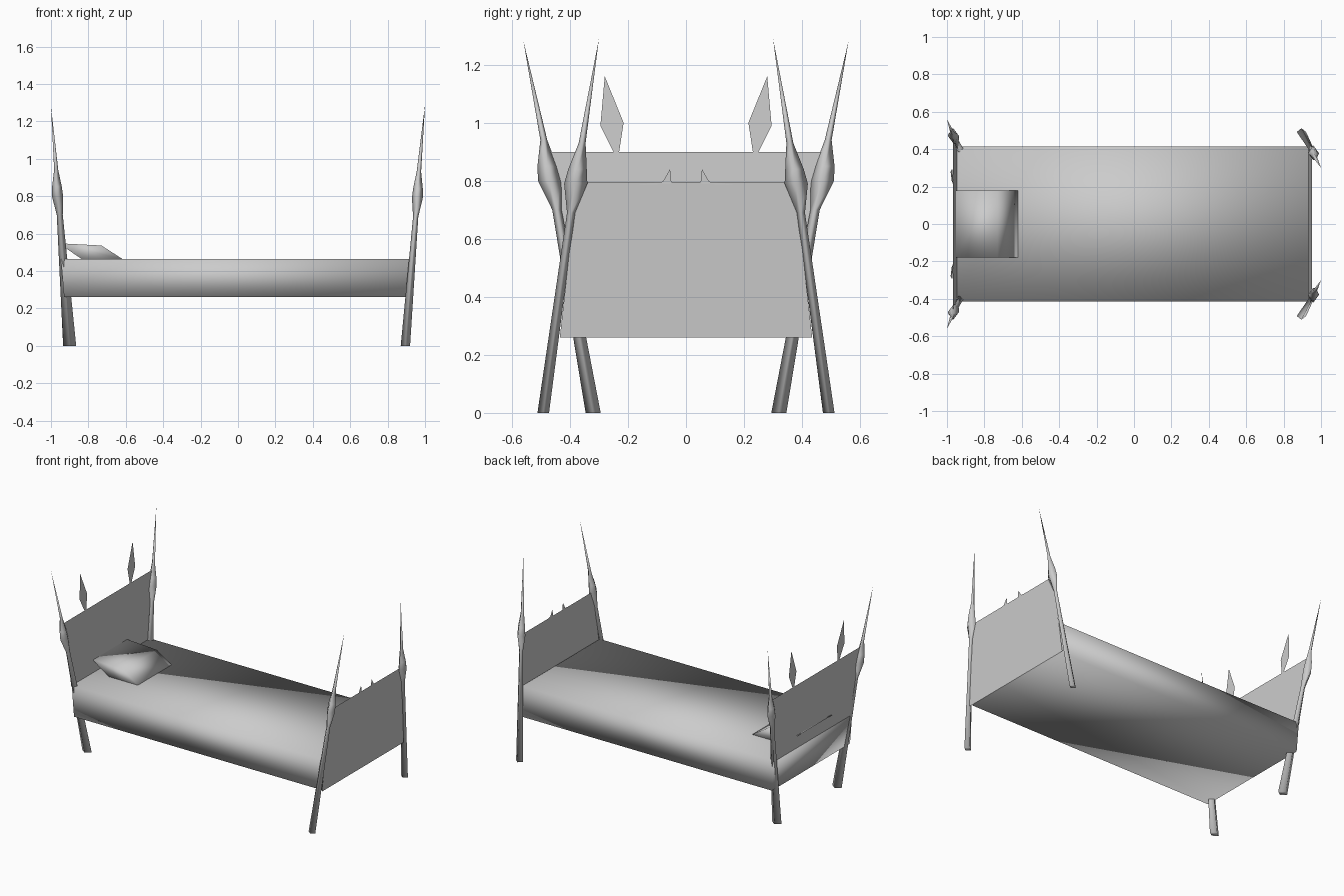
import bpy, bmesh, math
from mathutils import Vector

if "Cube" in bpy.data.objects:
    bpy.data.objects.remove(bpy.data.objects["Cube"])


def make(name, verts, faces, smooth=False):
    mesh = bpy.data.meshes.new(name)
    mesh.from_pydata(verts, [], faces)
    bm = bmesh.new()
    bm.from_mesh(mesh)
    bmesh.ops.recalc_face_normals(bm, faces=bm.faces)
    bm.to_mesh(mesh)
    bm.free()
    for p in mesh.polygons:
        p.use_smooth = smooth
    ob = bpy.data.objects.new(name, mesh)
    bpy.context.collection.objects.link(ob)
    return ob


def loft(name, path, sides=4):
    """Tapered post: path rows are (x, y, z, radius_x, radius_y), ending in a point."""
    verts, faces = [], []
    for x, y, z, rx, ry in path[:-1]:
        for k in range(sides):
            a = 2 * math.pi * k / sides
            verts.append((x + rx * math.cos(a), y + ry * math.sin(a), z))
    rows = len(path) - 1
    for r in range(rows - 1):
        for k in range(sides):
            n = (k + 1) % sides
            faces.append((r * sides + k, r * sides + n,
                          (r + 1) * sides + n, (r + 1) * sides + k))
    tip = len(verts)
    verts.append(path[-1][:3])
    base = (rows - 1) * sides
    faces += [(base + k, base + (k + 1) % sides, tip) for k in range(sides)]
    faces.append(tuple(range(sides)))
    return make(name, verts, faces, True)


def extrude_y(name, profile, half, smooth=True):
    """Prism with an (x, z) profile running from -half to +half in y."""
    n = len(profile)
    verts = [(x, s * half, z) for s in (-1, 1) for x, z in profile]
    faces = [(k, (k + 1) % n, n + (k + 1) % n, n + k) for k in range(n)]
    faces += [tuple(range(n)), tuple(range(n, 2 * n))]
    return make(name, verts, faces, smooth)


# Mattress and leaning pillow
extrude_y("mattress", [(-0.93, 0.26), (0.922, 0.26), (0.932, 0.465), (-0.947, 0.465)], 0.415)
extrude_y("pillow", [(-0.96, 0.548), (-0.73, 0.536), (-0.615, 0.462), (-0.80, 0.44)], 0.18)

# Thin leaning end boards
make("headboard", [(-0.947, -0.42, 0.46), (-0.947, 0.42, 0.46),
                   (-0.968, 0.465, 0.9), (-0.968, -0.465, 0.9)], [(0, 1, 2, 3)])
make("footboard", [(0.928, -0.435, 0.26), (0.928, 0.435, 0.26),
                   (0.953, 0.375, 0.795), (0.953, -0.375, 0.795)], [(0, 1, 2, 3)])

# Posts with knobs and spikes: head pair splays out, foot pair leans in
head_path = [(-0.90, 0.32, 0, 0.035, 0.026), (-0.953, 0.445, 0.70, 0.016, 0.016),
             (-0.965, 0.470, 0.80, 0.030, 0.040), (-0.968, 0.478, 0.85, 0.026, 0.034),
             (-0.972, 0.490, 0.94, 0.011, 0.012), (-1.0, 0.56, 1.28)]
foot_path = [(0.895, 0.492, 0, 0.025, 0.02), (0.950, 0.396, 0.69, 0.014, 0.014),
             (0.959, 0.380, 0.79, 0.029, 0.040), (0.962, 0.374, 0.84, 0.026, 0.032),
             (0.967, 0.358, 0.93, 0.012, 0.012), (1.0, 0.30, 1.29)]

# Flat ornaments above each board, as (y, z) outlines
diamond = [(0.28, 1.16), (0.215, 1.0), (0.235, 0.87), (0.295, 0.99)]
thorn = [(0.05, 0.79), (0.055, 0.84), (0.08, 0.797), (0.17, 0.785)]

for side, s in (("front", -1), ("back", 1)):
    for part, path in (("head_post", head_path), ("foot_post", foot_path)):
        loft(f"{part}_{side}", [(p[0], s * p[1]) + p[2:] for p in path])
    make(f"head_diamond_{side}",
         [(-0.966 - 0.05 * (z - 0.87), s * y, z) for y, z in diamond], [(0, 1, 2, 3)])
    make(f"foot_thorn_{side}",
         [(0.955, s * y, z) for y, z in thorn], [(0, 1, 2, 3)])
